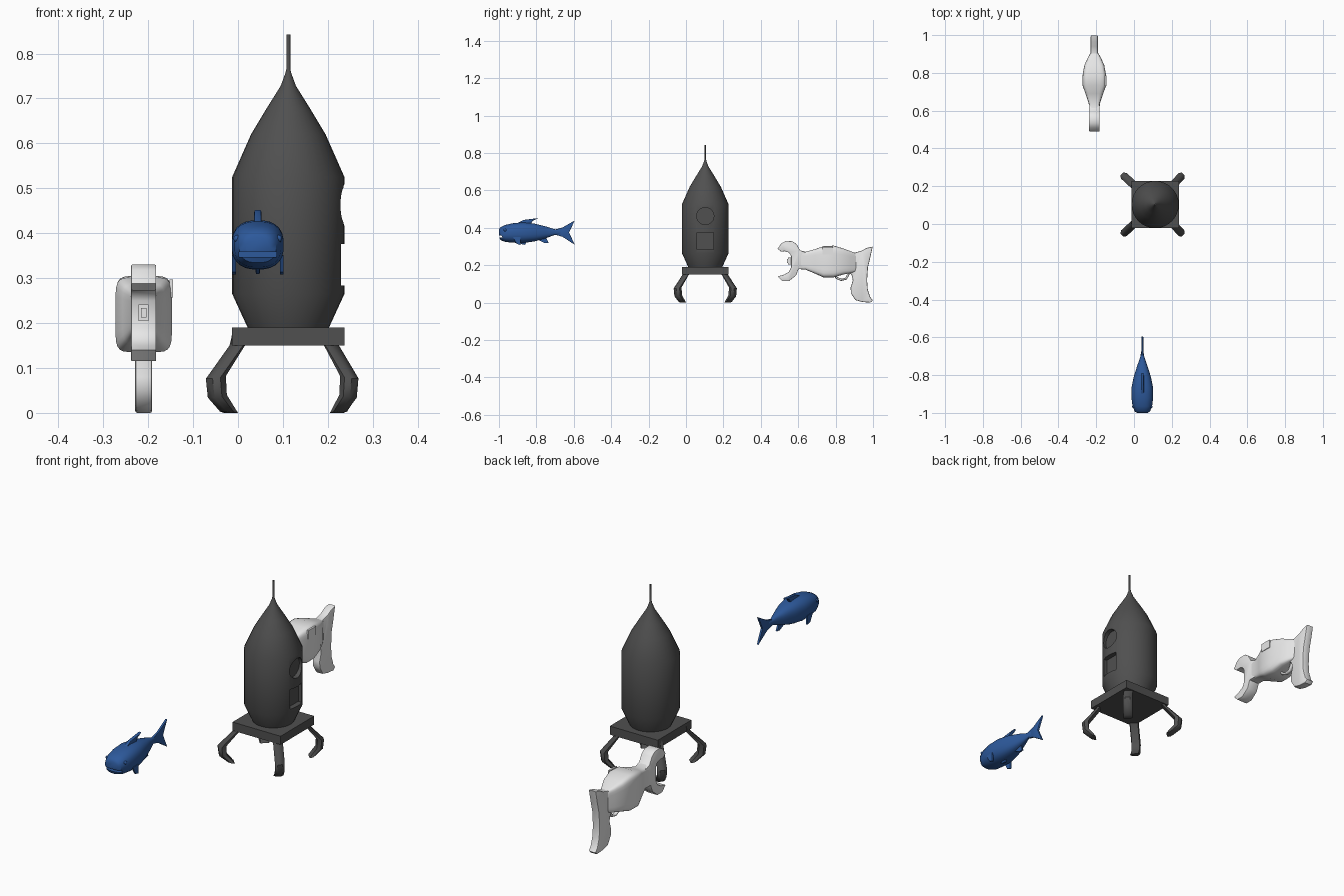
import bpy, bmesh, math
from mathutils import Vector, Matrix

old = bpy.data.objects.get("Cube")
if old:
    bpy.data.objects.remove(old)


def material(name, rgb):
    m = bpy.data.materials.new(name)
    m.use_nodes = True
    m.diffuse_color = (*rgb, 1)
    m.node_tree.nodes["Principled BSDF"].inputs["Base Color"].default_value = (*rgb, 1)
    return m


GREY = material("dark grey", (0.08, 0.08, 0.08))
BLUE = material("fish blue", (0.026, 0.1, 0.33))
WHITE = material("off white", (0.8, 0.8, 0.8))


def finish(name, bm, mat, angle=35):
    bmesh.ops.recalc_face_normals(bm, faces=bm.faces)
    me = bpy.data.meshes.new(name)
    bm.to_mesh(me)
    bm.free()
    me.materials.append(mat)
    ob = bpy.data.objects.new(name, me)
    bpy.context.collection.objects.link(ob)
    smooth(ob, angle)
    return ob


def smooth(ob, angle=35):
    ob.data.shade_smooth()
    ob.data.set_sharp_from_angle(angle=math.radians(angle))


def loft(name, rings, mat, angle=35):
    """Skin a list of equal-length closed rings and cap both ends."""
    bm = bmesh.new()
    loops = [[bm.verts.new(p) for p in ring] for ring in rings]
    n = len(loops[0])
    for a, b in zip(loops, loops[1:]):
        for i in range(n):
            j = (i + 1) % n
            bm.faces.new((a[i], a[j], b[j], b[i]))
    bm.faces.new(loops[0])
    bm.faces.new(loops[-1])
    return finish(name, bm, mat, angle)


def section(x, y, z, hx, hz, power, n=24):
    """Superellipse ring across the y axis."""
    pts = []
    for i in range(n):
        t = math.tau * (i + 0.5) / n
        c, s = math.cos(t), math.sin(t)
        pts.append((x + hx * math.copysign(abs(c) ** (2 / power), c), y,
                    z + hz * math.copysign(abs(s) ** (2 / power), s)))
    return pts


def slab(name, x, half, outline, mat, bevel=0.0, angle=40):
    """Side outline in (y, z) given a thickness along x."""
    bm = bmesh.new()
    face = bm.faces.new([bm.verts.new((x - half, y, z)) for y, z in outline])
    new = bmesh.ops.extrude_face_region(bm, geom=[face])["geom"]
    bmesh.ops.translate(bm, vec=(2 * half, 0, 0),
                        verts=[v for v in new if isinstance(v, bmesh.types.BMVert)])
    if bevel:
        rim = [e for e in bm.edges if abs(e.verts[0].co.x - e.verts[1].co.x) < 1e-5]
        bmesh.ops.bevel(bm, geom=rim, offset=bevel, segments=2, affect="EDGES", profile=0.5)
    return finish(name, bm, mat, angle)


def box(name, centre, size, mat):
    bm = bmesh.new()
    bmesh.ops.create_cube(bm, size=1, matrix=Matrix.Translation(centre) @ Matrix.Diagonal((*size, 1)))
    return finish(name, bm, mat)


def cut(ob, cutter):
    cutter.hide_render = True
    mod = ob.modifiers.new("cut", "BOOLEAN")
    mod.operation, mod.solver, mod.object = "DIFFERENCE", "EXACT", cutter
    with bpy.context.temp_override(object=ob, active_object=ob):
        bpy.ops.object.modifier_apply(modifier=mod.name)
    bpy.data.objects.remove(cutter)
    smooth(ob)


# Rocket hull, turned from a profile
CX, CY = 0.112, 0.103
profile = [(0.086, 0.18), (0.125, 0.265), (0.125, 0.525), (0.083, 0.62), (0.05, 0.675),
           (0.017, 0.728), (0.007, 0.755), (0.0045, 0.765), (0.0045, 0.842)]
hull = loft("rocket_hull", [[(CX + r * math.cos(math.tau * i / 32), CY + r * math.sin(math.tau * i / 32), z)
                             for i in range(32)] for r, z in profile], GREY)

# Recessed porthole and hatch on the left side
bm = bmesh.new()
bmesh.ops.create_cone(bm, cap_ends=True, segments=24, radius1=0.046, radius2=0.046, depth=0.08,
                      matrix=Matrix.Translation((CX + 0.143, CY, 0.463)) @ Matrix.Rotation(math.pi / 2, 4, "Y"))
cut(hull, finish("porthole_cutter", bm, GREY))
cut(hull, box("hatch_cutter", (CX + 0.14, CY, 0.33), (0.08, 0.086, 0.092), GREY))

# Square base and four clawed legs
box("rocket_base", (CX, CY, 0.17), (0.25, 0.25, 0.04), GREY)
leg_path = [(0.12, 0.075, 0.185), (0.123, 0.09, 0.15), (0.174, 0.129, 0.082),
            (0.17, 0.127, 0.04), (0.145, 0.106, 0.003), (0.132, 0.104, 0.0)]
for side, sx, stretch in (("left", 1, 0.92), ("right", -1, 1.09)):
    for end, sy in (("back", 1), ("front", -1)):
        across = Vector((sx, -sy, 0)) * 0.0125
        rings = []
        for outer, inner, z in leg_path:
            low = 0.006 if 0.03 < z < 0.1 else 0
            o = Vector((CX + sx * stretch * (outer - 0.0125), CY + sy * (outer - 0.0125), z - low))
            k = Vector((CX + sx * stretch * (inner + 0.01), CY + sy * (inner + 0.01), z))
            rings.append([o + across * 0.6, o - across * 0.6, o.lerp(k, 0.4) - across * 1.2,
                          k - across, k + across, o.lerp(k, 0.4) + across * 1.2])
        loft(f"{end}_{side}_leg", rings, GREY, 45)

# Fish body with an open mouth
FX = 0.044
body = [(-1.0, 0.372, 0.028, 0.02), (-0.992, 0.369, 0.041, 0.035), (-0.965, 0.37, 0.052, 0.046),
        (-0.92, 0.373, 0.058, 0.053), (-0.87, 0.374, 0.058, 0.055), (-0.81, 0.375, 0.046, 0.048),
        (-0.75, 0.376, 0.027, 0.032), (-0.705, 0.377, 0.011, 0.016), (-0.67, 0.377, 0.005, 0.013)]
fish = loft("fish_body", [section(FX, y, z, hx, hz, 2.5) for y, z, hx, hz in body], BLUE, 50)
cut(fish, box("mouth_cutter", (FX, -0.99, 0.353), (0.084, 0.05, 0.011), BLUE))

# Fish fins and eyes
slab("tail_fin", FX, 0.005, [(-0.71, 0.388), (-0.66, 0.402), (-0.595, 0.439), (-0.625, 0.375),
                             (-0.595, 0.31), (-0.66, 0.352), (-0.71, 0.366)], BLUE, 0.002)
slab("dorsal_fin", FX, 0.008, [(-0.92, 0.415), (-0.87, 0.442), (-0.79, 0.452), (-0.82, 0.437),
                               (-0.835, 0.41)], BLUE, 0.003)
slab("anal_fin", FX, 0.004, [(-0.80, 0.34), (-0.75, 0.352), (-0.735, 0.32), (-0.755, 0.318)], BLUE)
slab("belly_fin", FX, 0.004, [(-0.91, 0.33), (-0.85, 0.33), (-0.86, 0.309), (-0.875, 0.311)], BLUE)
for side, s in (("left", 1), ("right", -1)):
    slab(side + "_pectoral_fin", FX + s * 0.053, 0.004,
         [(-0.925, 0.35), (-0.885, 0.352), (-0.885, 0.308), (-0.905, 0.314)], BLUE)
    bm = bmesh.new()
    bmesh.ops.create_uvsphere(bm, u_segments=12, v_segments=8, radius=0.008,
                              matrix=Matrix.Translation((FX + s * 0.046, -0.967, 0.388)))
    finish(side + "_eye", bm, BLUE)

# Blaster body
GX = -0.21
shell = [(0.6, 0.027, 0.18, 0.282), (0.64, 0.03, 0.176, 0.272), (0.69, 0.047, 0.155, 0.286),
         (0.735, 0.063, 0.135, 0.302), (0.79, 0.062, 0.135, 0.305), (0.84, 0.053, 0.15, 0.29),
         (0.88, 0.035, 0.158, 0.275), (0.91, 0.018, 0.165, 0.265)]
loft("blaster_body", [section(GX, y, (lo + hi) / 2, hx, (hi - lo) / 2, 6) for y, hx, lo, hi in shell], WHITE, 40)
box("side_panel", (GX + 0.061, 0.758, 0.277), (0.008, 0.056, 0.04), WHITE)

# Blaster pincer muzzle
slab("muzzle_pincer", GX, 0.028,
     [(0.49, 0.288), (0.51, 0.318), (0.535, 0.33), (0.57, 0.328), (0.592, 0.312), (0.61, 0.28),
      (0.64, 0.268), (0.64, 0.18), (0.602, 0.18), (0.588, 0.145), (0.55, 0.115), (0.515, 0.115),
      (0.49, 0.14), (0.525, 0.15), (0.55, 0.165), (0.562, 0.188), (0.562, 0.25), (0.55, 0.268),
      (0.53, 0.275), (0.508, 0.273)], WHITE, 0.003)
box("nozzle", (GX, 0.557, 0.223), (0.022, 0.024, 0.036), WHITE)
box("nozzle_tip", (GX, 0.545, 0.223), (0.012, 0.01, 0.022), WHITE)

# Blaster grip with raised tail
slab("grip", GX, 0.019,
     [(0.86, 0.275), (0.90, 0.267), (0.94, 0.278), (0.965, 0.292), (0.998, 0.3), (0.985, 0.24),
      (0.973, 0.19), (0.968, 0.12), (0.972, 0.07), (0.985, 0.03), (0.999, 0.012), (0.985, 0.0),
      (0.94, 0.004), (0.905, 0.014), (0.882, 0.05), (0.88, 0.08), (0.892, 0.12), (0.885, 0.15),
      (0.86, 0.165)], WHITE, 0.005)

# Trigger guard
guard = [section(GX, 0, 0, 0.009, 0.006, 2, 10)]
path = [(0.79, 0.155), (0.805, 0.133), (0.83, 0.122), (0.855, 0.128), (0.868, 0.15), (0.87, 0.17)]
tube = []
for i, (y, z) in enumerate(path):
    a, b = path[max(i - 1, 0)], path[min(i + 1, len(path) - 1)]
    tilt = math.atan2(b[1] - a[1], b[0] - a[0])
    tube.append([(p[0], y - math.sin(tilt) * p[2], z + math.cos(tilt) * p[2]) for p in guard[0]])
loft("trigger_guard", tube, WHITE, 50)
